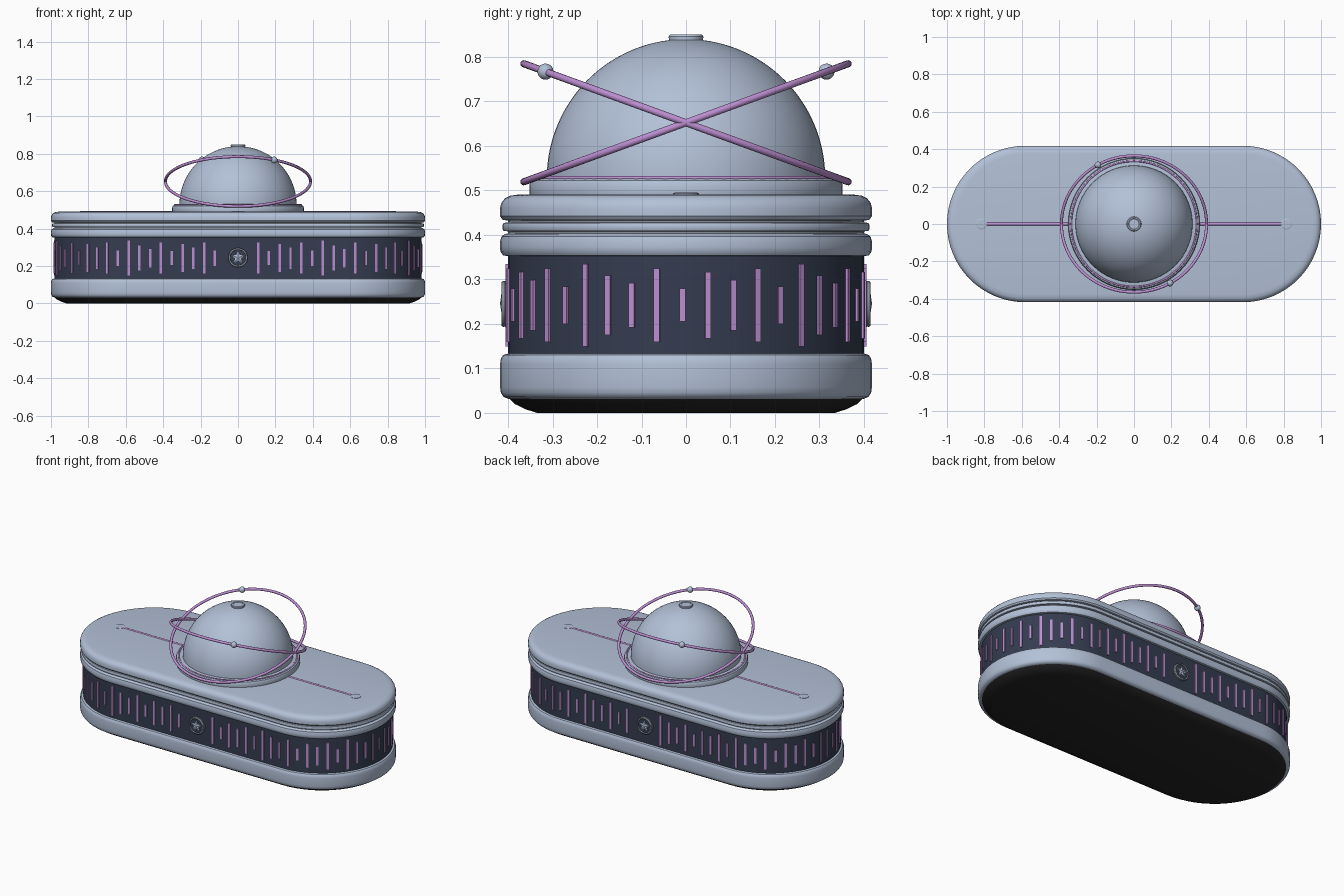
import bpy, bmesh, math
from mathutils import Matrix, Vector

if "Cube" in bpy.data.objects:
    bpy.data.objects.remove(bpy.data.objects["Cube"])


def material(name, rgb):
    m = bpy.data.materials.new(name)
    m.diffuse_color = (*rgb, 1)
    m.use_nodes = True
    m.node_tree.nodes["Principled BSDF"].inputs["Base Color"].default_value = m.diffuse_color
    return m


LIGHT = material("pale blue metal", (0.45, 0.53, 0.68))
PURPLE = material("violet trim", (0.50, 0.27, 0.63))
NAVY = material("dark navy", (0.035, 0.045, 0.08))
BLACK = material("black rubber", (0.018, 0.018, 0.02))
GREY = material("mid grey metal", (0.25, 0.28, 0.33))

HALF = 0.582  # half length of the straight sides


def finish(name, bm, mat, matrix=None, angle=35):
    if matrix:
        bm.transform(matrix)
    bmesh.ops.recalc_face_normals(bm, faces=bm.faces[:])
    me = bpy.data.meshes.new(name)
    bm.to_mesh(me)
    bm.free()
    me.materials.append(mat)
    ob = bpy.data.objects.new(name, me)
    bpy.context.collection.objects.link(ob)
    bpy.ops.object.select_all(action='DESELECT')
    ob.select_set(True)
    bpy.context.view_layer.objects.active = ob
    bpy.ops.object.shade_smooth_by_angle(angle=math.radians(angle))
    return ob


def loft(name, profile, mat, half=HALF, matrix=None, n=32, angle=35):
    """Sweep (radius, z) points round a stadium; half=0 gives a lathe."""
    bm = bmesh.new()
    rings = []
    for r, z in profile:
        ring = []
        for side in (1, -1):
            for i in range(n + (1 if half else 0)):
                a = -math.pi / 2 + math.pi * i / n
                ring.append(bm.verts.new((side * (half + r * math.cos(a)),
                                          side * r * math.sin(a), z)))
        rings.append(ring)
    for lo, hi in zip(rings, rings[1:]):
        for i in range(len(lo)):
            j = (i + 1) % len(lo)
            bm.faces.new((lo[i], lo[j], hi[j], hi[i]))
    bm.faces.new(rings[0][::-1])
    bm.faces.new(rings[-1])
    return finish(name, bm, mat, matrix, angle)


def torus(name, major, minor, mat, matrix, n=96, m=12):
    bm = bmesh.new()
    v = [[bm.verts.new(((major + minor * math.cos(b)) * math.cos(a),
                        (major + minor * math.cos(b)) * math.sin(a),
                        minor * math.sin(b)))
          for b in (2 * math.pi * j / m for j in range(m))]
         for a in (2 * math.pi * i / n for i in range(n))]
    for i in range(n):
        for j in range(m):
            k, l = (i + 1) % n, (j + 1) % m
            bm.faces.new((v[i][j], v[k][j], v[k][l], v[i][l]))
    return finish(name, bm, mat, matrix, 60)


# Body layers, bottom to top
loft("base_foot", [(0.335, 0), (0.36, 0.008), (0.385, 0.02), (0.398, 0.033)], BLACK)
loft("lower_shell", [(0.398, 0.031), (0.41, 0.036), (0.416, 0.045), (0.418, 0.058),
                     (0.418, 0.11), (0.416, 0.122), (0.411, 0.13), (0.398, 0.134)], LIGHT)
loft("dark_band", [(0.4, 0.13), (0.4, 0.355)], NAVY)
loft("upper_shell", [(0.398, 0.352), (0.411, 0.354), (0.417, 0.362), (0.418, 0.372),
                     (0.418, 0.385), (0.415, 0.396), (0.407, 0.402), (0.396, 0.404)], LIGHT)
loft("groove_core", [(0.4, 0.40), (0.4, 0.436)], GREY)
loft("middle_rim", [(0.40, 0.408), (0.41, 0.409), (0.412, 0.413), (0.412, 0.423),
                    (0.41, 0.427), (0.40, 0.428)], LIGHT)
loft("lid", [(0.40, 0.432), (0.412, 0.434), (0.418, 0.442), (0.418, 0.46), (0.415, 0.472),
             (0.407, 0.482), (0.395, 0.488), (0.375, 0.491)], LIGHT)


# Violet bars of repeating heights round the band
def band_point(s, r=0.401):
    """Point and outward angle at arc length s from the right end."""
    q = math.pi * r / 2
    total = 4 * (q + HALF)
    s = (s + q) % total
    side = 1
    if s >= total / 2:
        s, side = s - total / 2, -1
    if s < 2 * q:
        a = s / r - math.pi / 2
        x, y = HALF + r * math.cos(a), r * math.sin(a)
    else:
        a, x, y = math.pi / 2, HALF - (s - 2 * q), r
    return side * x, side * y, a + (0 if side == 1 else math.pi)


heights = [0.037, 0.075, 0.057, 0.083, 0.042, 0.093, 0.067, 0.05, 0.083]
step = 4 * (math.pi * 0.401 / 2 + HALF) / 84
bm = bmesh.new()
for k in range(-42, 42):
    x, y, a = band_point(k * step - 0.008)
    if abs(x) < 0.09:
        continue  # room for the medallions
    bmesh.ops.create_cube(bm, size=1, matrix=Matrix.Translation((x, y, 0.242))
                          @ Matrix.Rotation(a, 4, 'Z')
                          @ Matrix.Diagonal((0.009, 0.013, 2 * heights[k % 9], 1)))
finish("band_bars", bm, PURPLE)

# Round star medallions, front and back
for label, turn in (("front", 0), ("back", math.pi)):
    mat = (Matrix.Rotation(turn, 4, 'Z') @ Matrix.Translation((0, -0.398, 0.245))
           @ Matrix.Rotation(math.pi / 2, 4, 'X'))
    loft(label + "_medallion", [(0.052, 0), (0.052, 0.008), (0.049, 0.011)], GREY, 0, mat, 24)
    loft(label + "_medallion_face", [(0.043, 0.008), (0.043, 0.013)], NAVY, 0, mat, 24)
    torus(label + "_medallion_rim", 0.047, 0.005, GREY,
          mat @ Matrix.Translation((0, 0, 0.012)), 40, 8)
    bm = bmesh.new()
    pts = [((0.037 if i % 2 == 0 else 0.016) * Vector((math.sin(i * math.pi / 5),
            math.cos(i * math.pi / 5), 0))) for i in range(10)]
    low = [bm.verts.new(p + Vector((0, 0, 0.01))) for p in pts]
    tip = bm.verts.new((0, 0, 0.02))
    high = [bm.verts.new(p + Vector((0, 0, 0.015))) for p in pts]
    for i in range(10):
        j = (i + 1) % 10
        bm.faces.new((low[i], low[j], high[j], high[i]))
        bm.faces.new((high[i], high[j], tip))
    bm.faces.new(low)
    finish(label + "_star", bm, LIGHT, mat, 10)

# Dome, its collar and top button
loft("dome_collar", [(0.35, 0.485), (0.352, 0.495), (0.352, 0.512), (0.348, 0.522),
                     (0.338, 0.528), (0.31, 0.529)], LIGHT, 0)
torus("dome_base_trim", 0.336, 0.005, PURPLE, Matrix.Translation((0, 0, 0.527)))
R = 0.313
loft("dome", [(R * math.cos(t), 0.527 + R * math.sin(t))
              for t in (math.radians(89.5) * i / 28 for i in range(29))], LIGHT, 0)
loft("dome_button", [(0.038, 0.83), (0.039, 0.846), (0.036, 0.85), (0.029, 0.85),
                     (0.027, 0.847)], LIGHT, 0)

# Two crossed orbit hoops with a bead on each
for label, tilt in (("front", -20), ("back", 20)):
    mat = Matrix.Translation((0, 0, 0.652)) @ Matrix.Rotation(math.radians(tilt), 4, 'X')
    torus(label + "_hoop", 0.388, 0.008, PURPLE, mat)
    s = -1 if label == "front" else 1
    bm = bmesh.new()
    bmesh.ops.create_uvsphere(bm, u_segments=20, v_segments=12, radius=0.018)
    finish(label + "_hoop_bead", bm, LIGHT,
           mat @ Matrix.Translation((-s * 0.193, s * 0.336, 0)), 60)

# Violet strips on the lid ending in small studs
for label, s in (("right", 1), ("left", -1)):
    bm = bmesh.new()
    bmesh.ops.create_cone(bm, cap_ends=True, segments=12, radius1=0.009, radius2=0.009,
                          depth=0.46)
    finish(label + "_lid_strip", bm, PURPLE, Matrix.Translation((s * 0.57, 0, 0.486))
           @ Matrix.Rotation(math.pi / 2, 4, 'Y'))
    loft(label + "_lid_stud", [(0.029, 0.485), (0.029, 0.493), (0.025, 0.495), (0.021, 0.495)],
         LIGHT, 0, Matrix.Translation((s * 0.815, 0, 0)), 16)
